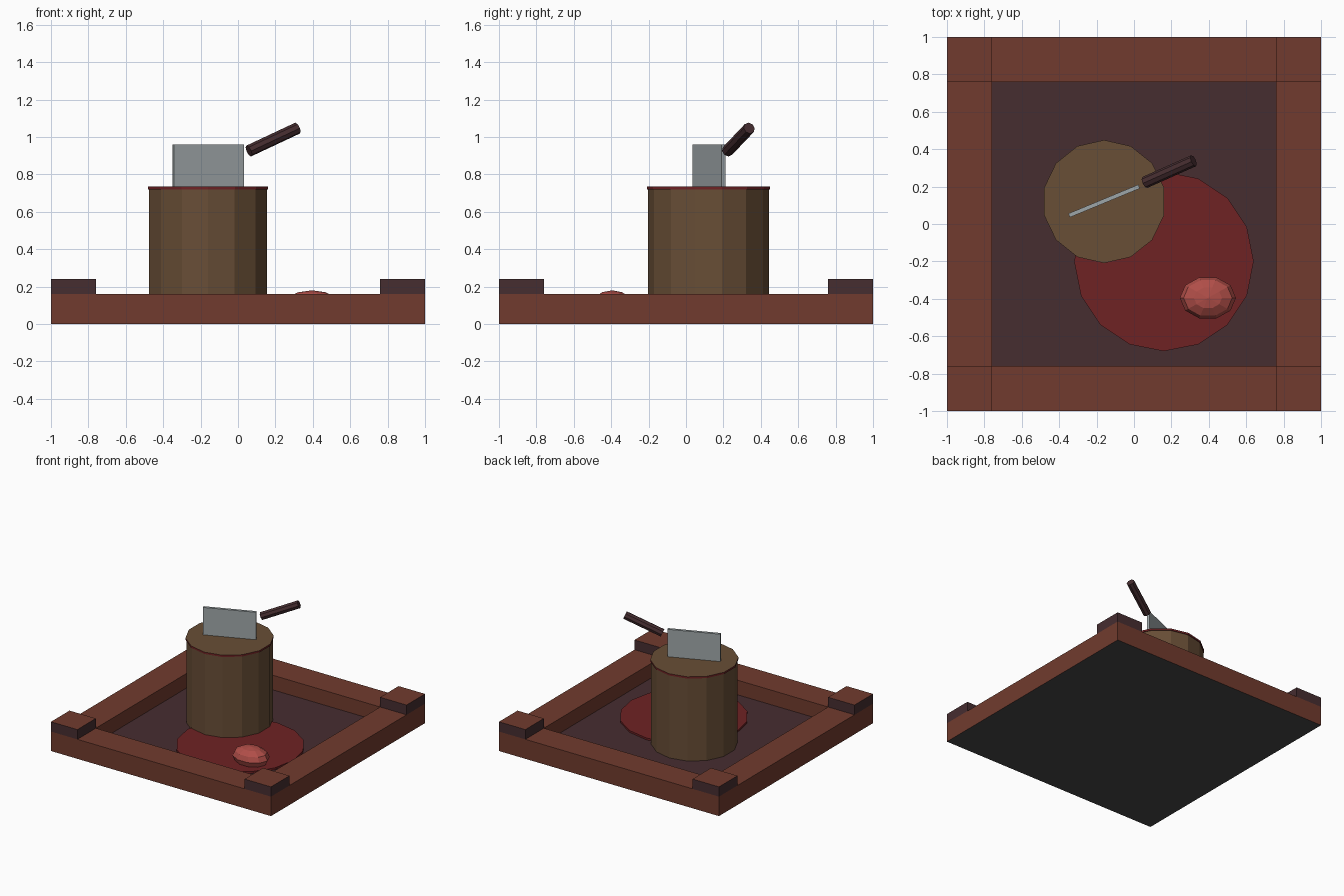
import bpy, bmesh, math
from mathutils import Vector, Matrix

if "Cube" in bpy.data.objects:
    bpy.data.objects.remove(bpy.data.objects["Cube"])


def mat(name, r, g, b):
    m = bpy.data.materials.new(name)
    lin = [((c / 255 + 0.055) / 1.055) ** 2.4 for c in (r, g, b)]
    m.diffuse_color = (*lin, 1)
    m.use_nodes = True
    m.node_tree.nodes["Principled BSDF"].inputs["Base Color"].default_value = m.diffuse_color
    return m


BRICK = mat("red_brown_wood", 113, 59, 46)
DARK = mat("dark_wood", 70, 45, 48)
UNDER = mat("dark_grey", 72, 72, 72)
WOOD = mat("block_wood", 104, 78, 54)
BLOOD = mat("dark_red", 110, 34, 36)
FLESH = mat("flesh_red", 176, 78, 72)
STEEL = mat("steel", 158, 166, 168)


def finish(bm, name, mats, rule=None):
    bm.normal_update()
    if rule:
        for f in bm.faces:
            f.material_index = rule(f.normal)
    me = bpy.data.meshes.new(name)
    bm.to_mesh(me)
    bm.free()
    for m in mats:
        me.materials.append(m)
    ob = bpy.data.objects.new(name, me)
    bpy.context.collection.objects.link(ob)
    return ob


def box(name, centre, size, mats, rule=None, turn=0):
    bm = bmesh.new()
    bmesh.ops.create_cube(bm, size=1, matrix=Matrix.Translation(centre)
                          @ Matrix.Rotation(turn, 4, 'Z') @ Matrix.Diagonal((*size, 1)))
    return finish(bm, name, mats, rule)


def rod(name, a, b, r, sides, mats, rule=None, twist=0):
    a, b = Vector(a), Vector(b)
    d = b - a
    rot = Matrix() if d.xy.length < 1e-6 else d.to_track_quat('Z', 'Y').to_matrix().to_4x4()
    bm = bmesh.new()
    bmesh.ops.create_cone(bm, cap_ends=True, segments=sides, radius1=r, radius2=r, depth=d.length,
                          matrix=Matrix.Translation((a + b) / 2) @ rot @ Matrix.Rotation(twist, 4, 'Z'))
    return finish(bm, name, mats, rule)


def below(n):
    return 1 if n.z < -0.9 else 0


# Sunken floor and the rim beams around it
box("floor", (0, 0, 0.02), (1.52, 1.52, 0.04), [DARK, UNDER], below)
for s, side in ((-1, "a"), (1, "b")):
    box("long_beam_" + side, (0, s * 0.88, 0.08), (2, 0.24, 0.16), [BRICK, UNDER], below)
    box("cross_beam_" + side, (s * 0.88, 0, 0.08), (0.24, 1.52, 0.16), [BRICK, UNDER], below)
    # Corner posts: dark sides, brown tops
    for t, end in ((-1, "front"), (1, "back")):
        box(f"corner_post_{end}_{side}", (s * 0.88, t * 0.88, 0.2), (0.24, 0.24, 0.08),
            [DARK, BRICK], lambda n: 1 if n.z > 0.9 else 0)

# Stain on the floor with a lump of meat
rod("floor_stain", (0.16, -0.2, 0.035), (0.16, -0.2, 0.055), 0.48, 16, [BLOOD])
bm = bmesh.new()
bmesh.ops.create_uvsphere(bm, u_segments=10, v_segments=6, radius=1,
                          matrix=Matrix.Translation((0.395, -0.395, 0.1))
                          @ Matrix.Diagonal((0.15, 0.115, 0.08, 1))
                          @ Matrix.Rotation(math.pi / 2, 4, 'Z'))
finish(bm, "meat_lump", [FLESH])

# Chopping block with a stained rim
quarter = math.pi / 2
rod("chopping_block", (-0.16, 0.12, 0.035), (-0.16, 0.12, 0.725), 0.323, 14, [WOOD],
    twist=0)
rod("block_rim", (-0.16, 0.12, 0.72), (-0.16, 0.12, 0.735), 0.329, 14, [BLOOD, WOOD],
    lambda n: 1 if n.z > 0.9 else 0)

# Cleaver
box("cleaver_blade", (-0.16, 0.123, 0.845), (0.405, 0.022, 0.23), [STEEL], turn=math.radians(22.5))
rod("cleaver_handle", (0.058, 0.222, 0.925), (0.318, 0.338, 1.047), 0.032, 8, [DARK])
